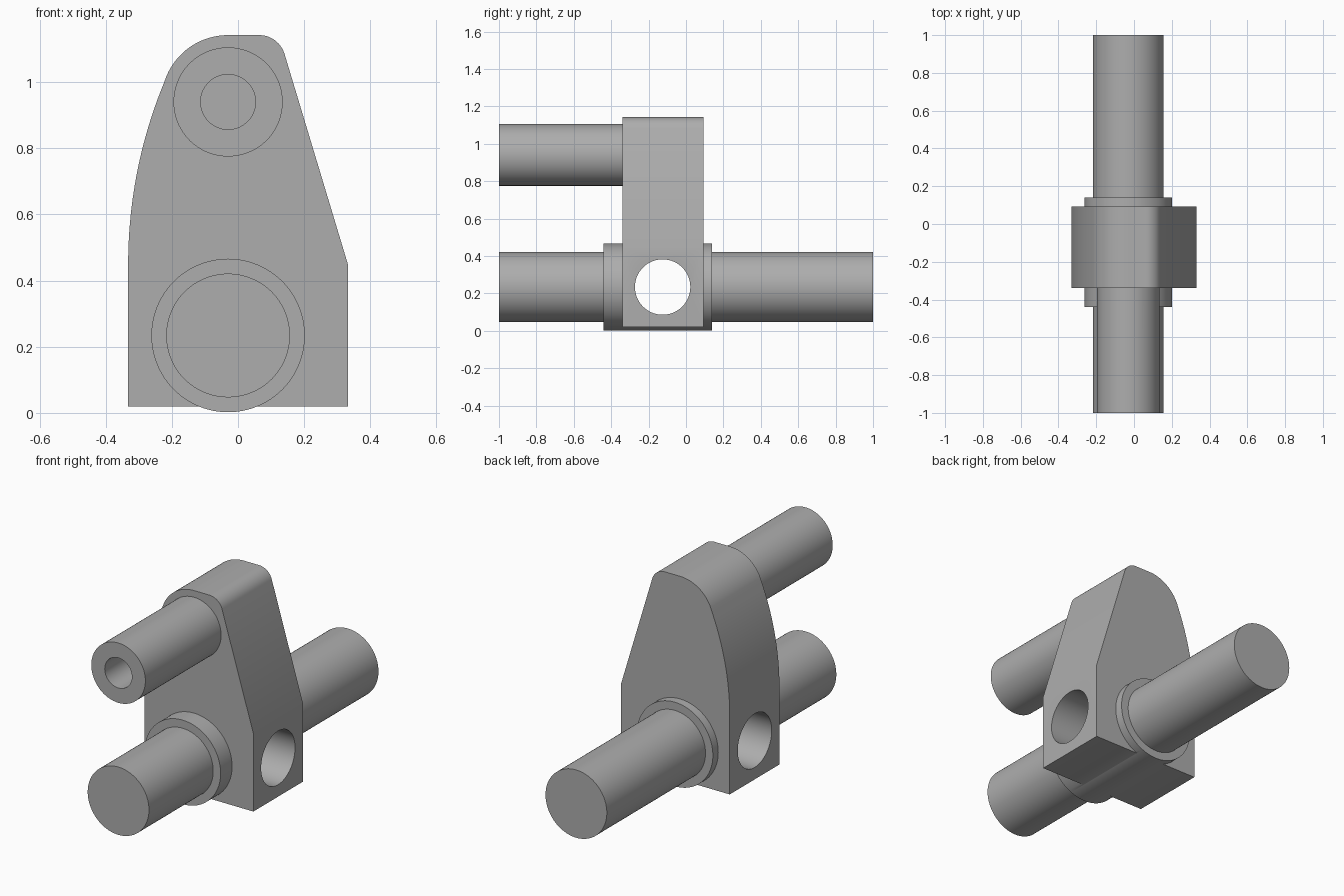
import bpy
import bmesh
from math import sin, cos, pi, radians
from mathutils import Matrix, Vector

cube = bpy.data.objects.get("Cube")
if cube:
    bpy.data.objects.remove(cube, do_unlink=True)

steel = bpy.data.materials.new("plain_grey")
steel.use_nodes = True
grey = (0.42, 0.42, 0.42, 1)
steel.diffuse_color = grey
steel.node_tree.nodes["Principled BSDF"].inputs["Base Color"].default_value = grey


def finish(bm, name):
    bmesh.ops.recalc_face_normals(bm, faces=bm.faces)
    mesh = bpy.data.meshes.new(name)
    bm.to_mesh(mesh)
    bm.free()
    mesh.materials.append(steel)
    obj = bpy.data.objects.new(name, mesh)
    bpy.context.collection.objects.link(obj)
    return obj


def cylinder(name, axis, radius, start, end, center, sides=96):
    """Cylinder along X or Y; center gives the other two coordinates."""
    bm = bmesh.new()
    bmesh.ops.create_cone(bm, cap_ends=True, segments=sides, radius1=radius,
                          radius2=radius, depth=end - start)
    mid = (start + end) / 2
    if axis == "Y":
        turn, spot = Matrix.Rotation(pi / 2, 4, "X"), (center[0], mid, center[1])
    else:
        turn, spot = Matrix.Rotation(pi / 2, 4, "Y"), (mid, center[0], center[1])
    bm.transform(Matrix.Translation(spot) @ turn)
    return finish(bm, name)


def arc(cx, cz, radius, a, b, steps):
    angles = [radians(a + (b - a) * i / steps) for i in range(steps + 1)]
    return [(cx + radius * cos(t), cz + radius * sin(t)) for t in angles]


# Plate outline: straight base, slanted side, rounded top, long curved side
axle = (-0.03, 0.234)
pivot = (-0.03, 0.94)
outline = [(-0.332, 0.02), (0.332, 0.02), (0.332, 0.45)]
outline += arc(0.064, 1.062, 0.08, 16.6, 90, 16)
outline += arc(pivot[0], pivot[1], 0.202, 90, 156.7, 20)
outline += arc(1.109, 0.45, 1.441, 156.7, 180, 24)[1:]

bm = bmesh.new()
front = bm.faces.new([bm.verts.new((x, -0.34, z)) for x, z in outline])
swept = bmesh.ops.extrude_face_region(bm, geom=[front])["geom"]
bmesh.ops.translate(bm, vec=Vector((0, 0.433, 0)),
                    verts=[v for v in swept if isinstance(v, bmesh.types.BMVert)])
bracket = finish(bm, "bracket")

# Parts joined to the plate, then holes drilled through the result
steps = [
    (cylinder("collar", "Y", 0.232, -0.44, 0.14, axle), "UNION"),
    (cylinder("axle", "Y", 0.187, -1, 1, axle), "UNION"),
    (cylinder("pivot_pin", "Y", 0.165, -1, -0.2, pivot), "UNION"),
    (cylinder("pin_bore", "Y", 0.083, -1.2, -0.34, pivot), "DIFFERENCE"),
    (cylinder("cross_hole", "X", 0.148, -1, 1, (-0.125, 0.234)), "DIFFERENCE"),
]
bpy.context.view_layer.objects.active = bracket
for part, operation in steps:
    part.hide_render = True
    mod = bracket.modifiers.new(part.name, "BOOLEAN")
    mod.object = part
    mod.operation = operation
    mod.solver = "EXACT"
    bpy.ops.object.modifier_apply(modifier=mod.name)
    bpy.data.objects.remove(part, do_unlink=True)

# Smooth round surfaces with crisp edges
bpy.ops.object.select_all(action="DESELECT")
bracket.select_set(True)
bpy.ops.object.shade_smooth_by_angle(angle=radians(25))
